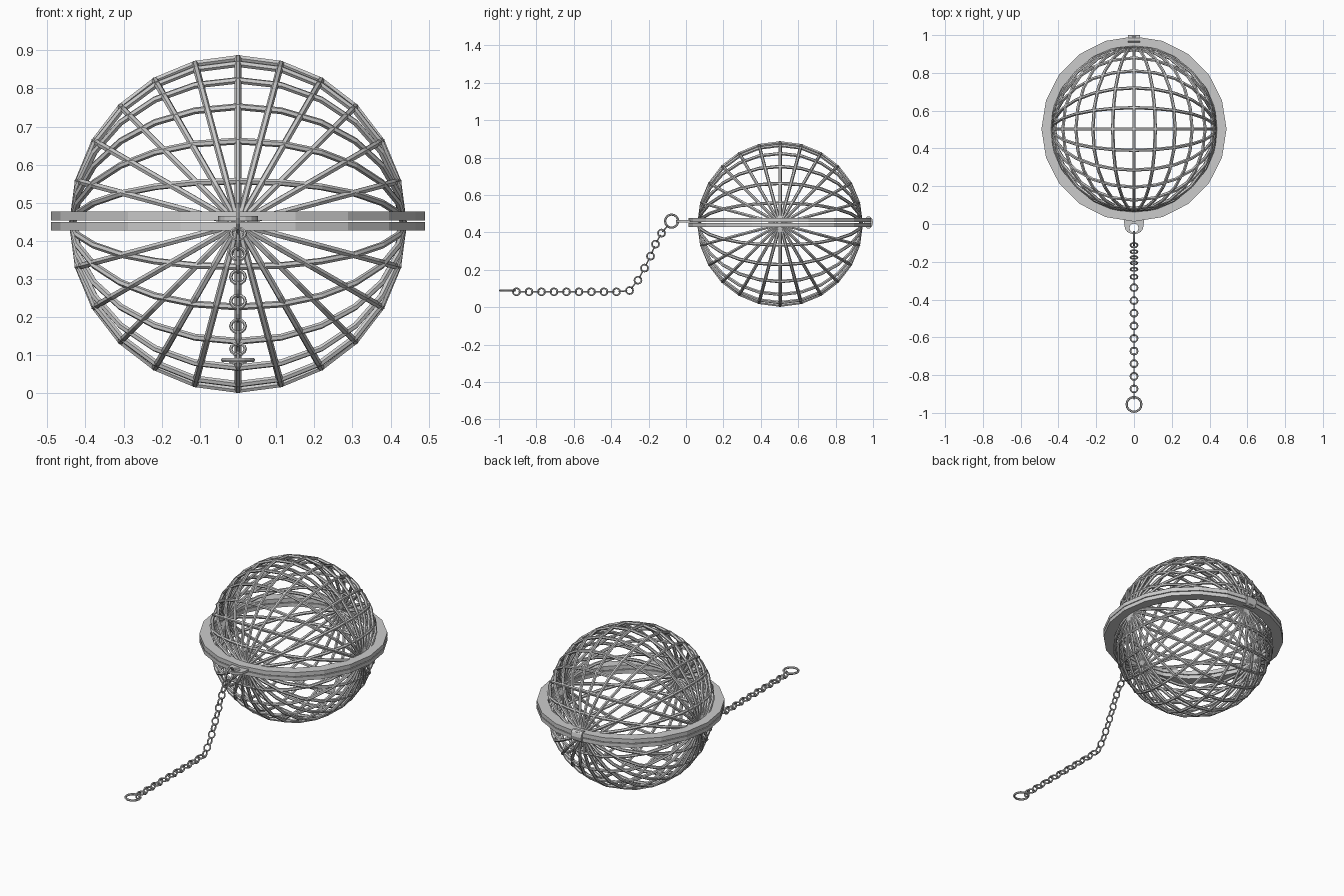
import bpy, bmesh
from math import sin, cos, pi, radians
from mathutils import Vector, Matrix

if "Cube" in bpy.data.objects:
    bpy.data.objects.remove(bpy.data.objects["Cube"])

CY, CZ = 0.503, 0.4445      # ball centre
R, WIRE = 0.435, 0.009      # ball and wire radius


def to_mesh(obj):
    bpy.ops.object.select_all(action='DESELECT')
    obj.select_set(True)
    bpy.context.view_layer.objects.active = obj
    bpy.ops.object.convert(target='MESH')
    for p in bpy.context.object.data.polygons:
        p.use_smooth = False


def curve_object(name, paths, cyclic, dim, **settings):
    cu = bpy.data.curves.new(name, 'CURVE')
    cu.dimensions = dim
    for k, v in settings.items():
        setattr(cu, k, v)
    for pts in paths:
        s = cu.splines.new('POLY')
        s.points.add(len(pts) - 1)
        for p, co in zip(s.points, pts):
            p.co = (*co, 1)
        s.use_cyclic_u = cyclic
    obj = bpy.data.objects.new(name, cu)
    bpy.context.collection.objects.link(obj)
    return obj


def wire_half(name, sign):
    paths = []
    for k in range(1, 12):
        a = radians(15 * k)
        arc_x, arc_y = [], []
        for i in range(13):
            t = radians(15 * i)
            u, v, w = cos(t), sin(t) * cos(a), sign * sin(t) * sin(a)
            arc_x.append((R * u, CY + R * v, CZ + R * w))
            arc_y.append((R * v, CY + R * u, CZ + R * w))
        paths += [arc_x, arc_y]
    to_mesh(curve_object(name, paths, False, '3D', bevel_depth=WIRE,
                         bevel_resolution=1, use_fill_caps=True))


def circle(r, n, cx, cy, z=0):
    return [(cx + r * cos(2 * pi * i / n), cy + r * sin(2 * pi * i / n), z) for i in range(n)]


def plate(name, outlines, z0, z1):
    obj = curve_object(name, outlines, True, '2D', fill_mode='BOTH', extrude=(z1 - z0) / 2)
    obj.location.z = (z0 + z1) / 2
    to_mesh(obj)


def ring(name, loc, axis, major, minor, n=12):
    bpy.ops.mesh.primitive_torus_add(major_segments=n, minor_segments=6,
                                     major_radius=major, minor_radius=minor, location=loc,
                                     rotation=Vector(axis).to_track_quat('Z', 'X').to_euler())
    bpy.context.object.name = name


# Wire mesh halves
wire_half("upper_mesh", 1)
wire_half("lower_mesh", -1)

# Rim flanges
for name, z0, z1 in (("upper_rim", 0.454, 0.4775), ("lower_rim", 0.428, 0.450)):
    plate(name, [circle(0.49, 20, 0, CY), circle(0.432, 20, 0, CY)], z0, z1)

# Hinge clip at the back
bpy.ops.mesh.primitive_cylinder_add(vertices=10, radius=1, depth=0.064,
                                    location=(0, 0.976, 0.453), rotation=(0, pi / 2, 0))
clip = bpy.context.object
clip.name = "hinge_clip"
clip.scale = (0.033, 0.024, 1)

# Front tab with hole
tab = [(0.053, 0.06, 0), (0.053, 0.015, 0)]
tab += [(0.05 * cos(a), -0.012 - 0.042 * sin(a), 0) for a in [pi * i / 8 for i in range(9)]]
tab += [(-0.053, 0.015, 0), (-0.053, 0.06, 0)]
plate("chain_tab", [tab, circle(0.024, 12, 0, -0.022)], 0.453, 0.466)

# Attachment ring and end ring
ring("attachment_ring", (0, -0.077, 0.46), (1, 0, 0), 0.035, 0.006, 16)
ring("end_ring", (0, -0.955, 0.088), (0, 0, 1), 0.039, 0.006, 16)

# Chain: upright links with crosswise links between them
path = [(-0.077, 0.46), (-0.131, 0.396), (-0.163, 0.337), (-0.190, 0.273),
        (-0.222, 0.209), (-0.257, 0.144), (-0.302, 0.089)]
path += [(-0.372 - 0.0668 * i, 0.082) for i in range(9)]
for i, (y, z) in enumerate(path):
    if i:
        ring("upright_link", (0, y, z), (1, 0, 0), 0.019, 0.0045)
        d = Vector((0, y - path[i - 1][0], z - path[i - 1][1])).normalized()
        mid = Vector((0, y + path[i - 1][0], z + path[i - 1][1])) / 2
        if i == 1:
            mid += d * 0.012
        ring("cross_link", mid, (0, -d.z, d.y), 0.019, 0.0045)
